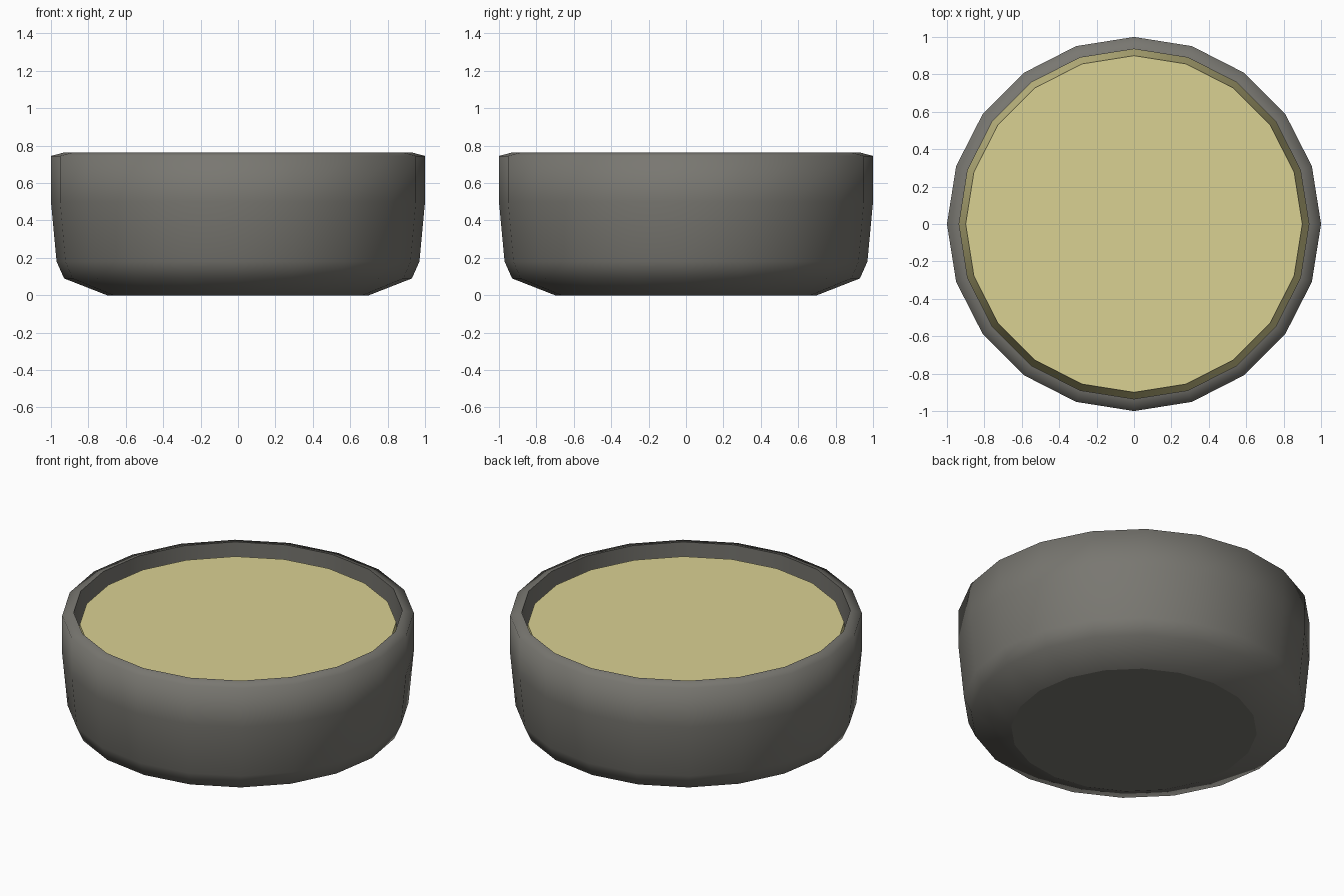
import bpy, bmesh, math

if "Cube" in bpy.data.objects:
    bpy.data.objects.remove(bpy.data.objects["Cube"])

SIDES = 20

def material(name, color):
    m = bpy.data.materials.new(name)
    m.diffuse_color = (*color, 1)
    m.use_nodes = True
    m.node_tree.nodes["Principled BSDF"].inputs["Base Color"].default_value = m.diffuse_color
    return m

def lathe(name, profile, mat, angle, cap_start=False, cap_end=False, sharp=()):
    """Revolve an (r, z) profile; rings listed in sharp get hard edges."""
    bm = bmesh.new()
    rings = [[bm.verts.new((r * math.cos(2 * math.pi * i / SIDES),
                            r * math.sin(2 * math.pi * i / SIDES), z))
              for i in range(SIDES)] for r, z in profile]
    for a, b in zip(rings, rings[1:]):
        for i in range(SIDES):
            j = (i + 1) % SIDES
            bm.faces.new((a[i], a[j], b[j], b[i]))
    if cap_start:
        bm.faces.new(rings[0][::-1])
    if cap_end:
        bm.faces.new(rings[-1])
    bm.normal_update()
    for f in bm.faces:
        f.smooth = True
    for e in bm.edges:
        if len(e.link_faces) == 2 and e.calc_face_angle() > math.radians(angle):
            e.smooth = False
    for k in sharp:
        for i in range(SIDES):
            bm.edges.get((rings[k][i], rings[k][(i + 1) % SIDES])).smooth = False
    me = bpy.data.meshes.new(name)
    bm.to_mesh(me)
    bm.free()
    me.materials.append(mat)
    ob = bpy.data.objects.new(name, me)
    bpy.context.collection.objects.link(ob)
    return ob

# Bowl: base, outer wall, rounded rim and flaring inner wall
lathe("bowl", [(0.70, 0), (0.93, 0.09), (0.97, 0.18), (1.0, 0.50), (1.0, 0.745),
               (0.935, 0.762), (0.952, 0.15)],
      material("dark_clay", (0.19, 0.185, 0.165)), 80, cap_start=True, sharp=(0,))

# Filling: flat-topped plug that widens slightly towards its foot
lathe("filling", [(0.95, 0.15), (0.90, 0.687)],
      material("cream_yellow", (0.70, 0.64, 0.29)), 30, cap_end=True)
